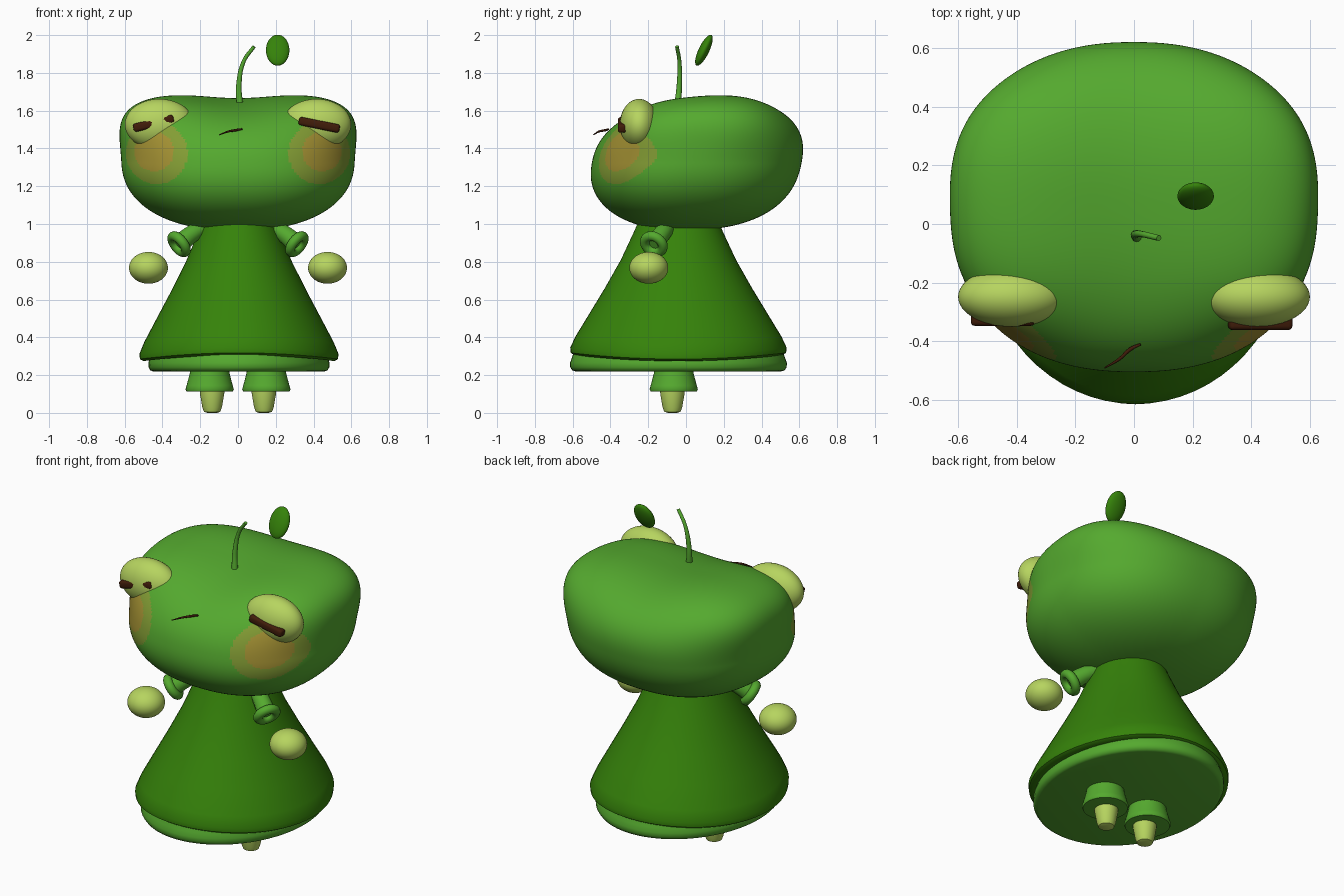
import bpy, bmesh, math
from mathutils import Matrix, Vector

cube = bpy.data.objects.get("Cube")
if cube:
    bpy.data.objects.remove(cube, do_unlink=True)


def material(name, rgb):
    m = bpy.data.materials.new(name)
    m.use_nodes = True
    m.diffuse_color = (*rgb, 1)
    m.node_tree.nodes["Principled BSDF"].inputs["Base Color"].default_value = (*rgb, 1)
    return m


GREEN = material("leaf green", (0.09, 0.40, 0.028))
DARK = material("dark green", (0.036, 0.225, 0.003))
LIME = material("pale lime", (0.47, 0.66, 0.115))
BROWN = material("dark brown", (0.052, 0.012, 0.003))
BLUSH = material("olive blush", (0.23, 0.34, 0.035))
BLUSH_MID = material("orange blush", (0.37, 0.285, 0.033))


def finish(name, bm, *mats, angle=50):
    bmesh.ops.recalc_face_normals(bm, faces=bm.faces)
    mesh = bpy.data.meshes.new(name)
    bm.to_mesh(mesh)
    bm.free()
    for m in mats:
        mesh.materials.append(m)
    ob = bpy.data.objects.new(name, mesh)
    bpy.context.collection.objects.link(ob)
    bpy.ops.object.select_all(action='DESELECT')
    ob.select_set(True)
    bpy.context.view_layer.objects.active = ob
    bpy.ops.object.shade_smooth_by_angle(angle=math.radians(angle))
    return ob


def ellipsoid(name, centre, radii, mat, tilt=0):
    bm = bmesh.new()
    bmesh.ops.create_uvsphere(bm, u_segments=48, v_segments=32, radius=1)
    bm.transform(Matrix.Translation(centre) @ Matrix.Rotation(tilt, 4, 'X')
                 @ Matrix.Diagonal((*radii, 1)))
    return finish(name, bm, mat)


def lathe(name, profile, centre, mat, squash=1.0, droop=0.0, steps=64):
    """Revolve (radius, z) points; squash narrows x, droop lowers the sides."""
    bm = bmesh.new()
    rings = []
    for r, z in profile:
        ring = []
        for i in range(steps):
            a = math.tau * i / steps
            x, y = r * squash * math.cos(a), r * math.sin(a)
            ring.append(bm.verts.new((centre[0] + x, centre[1] + y,
                                      z - droop * x * x)))
        rings.append(ring)
    for low, high in zip(rings, rings[1:]):
        for i in range(steps):
            j = (i + 1) % steps
            bm.faces.new((low[i], low[j], high[j], high[i]))
    bm.faces.new(rings[0])
    bm.faces.new(rings[-1])
    return finish(name, bm, mat)


def tube(name, points, radius, mat):
    """Smooth tube through (x, y, z, thickness) points."""
    curve = bpy.data.curves.new(name, 'CURVE')
    curve.dimensions = '3D'
    curve.bevel_depth = radius
    curve.bevel_resolution = 4
    curve.use_fill_caps = True
    spline = curve.splines.new('BEZIER')
    spline.bezier_points.add(len(points) - 1)
    for bp, (x, y, z, w) in zip(spline.bezier_points, points):
        bp.co = (x, y, z)
        bp.radius = w
        bp.handle_left_type = bp.handle_right_type = 'AUTO'
    curve.materials.append(mat)
    ob = bpy.data.objects.new(name, curve)
    bpy.context.collection.objects.link(ob)
    return ob


# Head: rounded box-like ellipsoid, tilted back, with full upper corners
bm = bmesh.new()
bmesh.ops.create_uvsphere(bm, u_segments=280, v_segments=180, radius=1)
for v in bm.verts:
    n = v.co.normalized()
    up = max(0, n.z)
    corner = up ** 2 * n.x ** 2 * (1 - 0.5 * n.y ** 2)
    p = 2.3 + 3 * corner
    r = sum(abs(c) ** p for c in n) ** (-1 / p)
    r *= 1 + (0.12 + 0.04 * n.z) * n.y * n.z
    r *= 1 + 0.28 * corner
    x = 0.617 * r * n.x * (1 + 0.04 * n.z - 0.025 * n.y)
    y = 0.057 + 0.555 * r * n.y
    z = 1.325 + 0.358 * r * n.z
    # shallow saddle between the eyes
    v.co = (x, y, z - 0.025 * up ** 2 * math.exp(-(x / 0.28) ** 2))

# Cheeks: two nested discs of colour on the front of the head
for f in bm.faces:
    c = f.calc_center_median()
    if c.y < 0:
        outer = math.hypot(abs(c.x) - 0.43, c.z - 1.375)
        inner = math.hypot(abs(c.x) - 0.445, c.z - 1.385)
        f.material_index = 2 if inner < 0.105 else 1 if outer < 0.163 else 0
finish("head", bm, GREEN, BLUSH, BLUSH_MID)

# Dress and the lighter petticoat beneath it
lathe("dress", [(0.50, 0.31), (0.55, 0.305), (0.57, 0.318), (0.573, 0.345),
                (0.545, 0.405), (0.475, 0.52), (0.39, 0.66), (0.305, 0.81),
                (0.235, 0.96), (0.20, 1.04)],
      (0.005, -0.04), DARK, squash=0.92, droop=0.12)
lathe("petticoat", [(0.545, 0.22), (0.562, 0.225), (0.573, 0.242), (0.574, 0.265),
                    (0.565, 0.29), (0.555, 0.32)],
      (0.005, -0.04), GREEN, squash=0.835)

for side, label in ((1, "left"), (-1, "right")):
    # Eyes
    ellipsoid(label + "_eye", (side * 0.416, -0.248, 1.527), (0.183, 0.102, 0.135), LIME)

    # Legs and feet
    lathe(label + "_trouser_cuff", [(0.105, 0.112), (0.122, 0.113), (0.128, 0.125),
                                    (0.122, 0.145), (0.105, 0.21), (0.1, 0.25)],
          (side * 0.15, -0.065), GREEN, steps=40)
    lathe(label + "_foot", [(0.025, 0.0), (0.043, 0.006), (0.052, 0.03),
                            (0.064, 0.1), (0.066, 0.13)],
          (side * 0.137, -0.072), LIME, steps=32)

    # Sleeves ending in a rolled cuff
    tube(label + "_sleeve", [(side * 0.17, -0.09, 0.985, 0.8),
                             (side * 0.24, -0.125, 0.95, 1),
                             (side * 0.312, -0.17, 0.893, 1.1)], 0.047, GREEN)
    turn = Vector((side * 0.09, -0.05, -0.07)).to_track_quat('Z', 'Y').to_matrix().to_4x4()
    bm = bmesh.new()
    rings = []
    for i in range(32):
        spin = Matrix.Rotation(math.tau * i / 32, 4, 'Z')
        rings.append([bm.verts.new(spin @ Vector((0.052 + 0.026 * math.cos(t), 0,
                                                  0.026 * math.sin(t))))
                      for t in (math.tau * k / 12 for k in range(12))])
    for i in range(32):
        a, b = rings[i - 1], rings[i]
        for k in range(12):
            bm.faces.new((a[k - 1], b[k - 1], b[k], a[k]))
    bm.transform(Matrix.Translation((side * 0.312, -0.17, 0.893)) @ turn)
    finish(label + "_sleeve_cuff", bm, GREEN)

    # Hands float free of the sleeves
    ellipsoid(label + "_hand", (side * 0.474, -0.197, 0.768), (0.103, 0.103, 0.084), LIME)

# Closed eyelids: rounded dark bars, sloping down outwards
for label, centre, tilt in (("left", (0.43, -0.336, 1.525), 0.2),
                            ("right", (-0.447, -0.322, 1.533), -0.24)):
    bm = bmesh.new()
    bmesh.ops.create_cube(bm, size=1)
    bm.transform(Matrix.Translation(centre) @ Matrix.Rotation(tilt, 4, 'Y')
                 @ Matrix.Diagonal((0.22, 0.05, 0.045, 1)))
    bmesh.ops.bevel(bm, geom=bm.edges[:], offset=0.014, segments=3,
                    profile=0.5, affect='EDGES')
    finish(label + "_eyelid", bm, BROWN)

# Mouth, stem and leaf
tube("mouth", [(-0.10, -0.49, 1.472, 0.4), (-0.05, -0.46, 1.49, 0.9),
               (-0.01, -0.425, 1.497, 1.1), (0.022, -0.41, 1.503, 0.7)], 0.006, BROWN)
tube("stem", [(0.01, -0.045, 1.62, 1.3), (0.005, -0.035, 1.74, 1),
              (0.03, -0.035, 1.86, 0.75), (0.085, -0.048, 1.94, 0.7)], 0.014, GREEN)
ellipsoid("leaf", (0.21, 0.095, 1.92), (0.062, 0.028, 0.09), DARK, tilt=-0.45)
